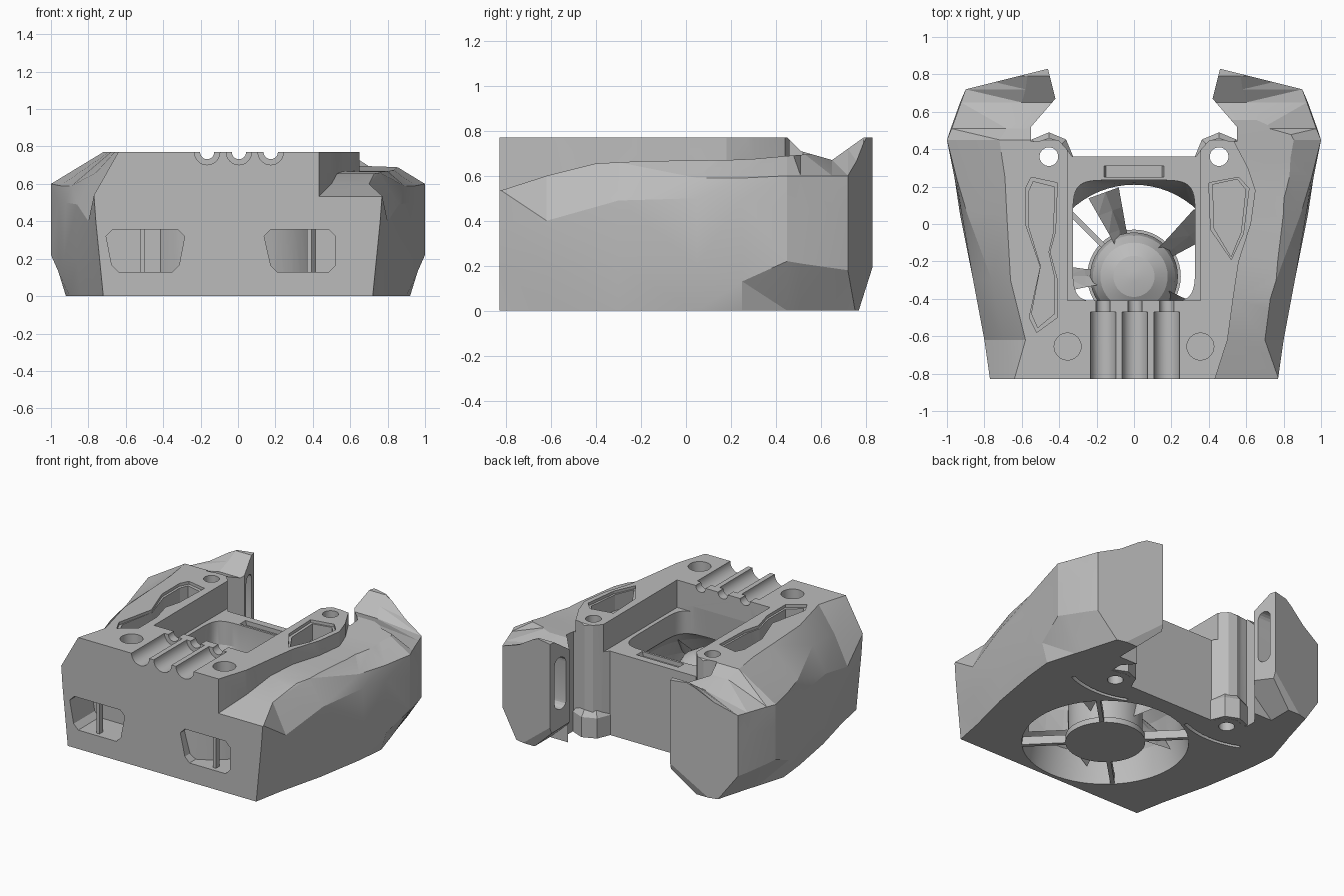
import bpy, bmesh
from math import sin, cos, pi, radians, copysign
from mathutils import Vector, Matrix

old = bpy.data.objects.get("Cube")
if old:
    bpy.data.objects.remove(old, do_unlink=True)

grey = bpy.data.materials.new("matte grey")
grey.use_nodes = True
grey.diffuse_color = (0.5, 0.5, 0.5, 1)
grey.node_tree.nodes["Principled BSDF"].inputs["Base Color"].default_value = grey.diffuse_color


def loft(name, rings):
    """Closed solid through a list of rings of equal length."""
    bm = bmesh.new()
    vs = [[bm.verts.new(p) for p in r] for r in rings]
    n = len(rings[0])
    for a, b in zip(vs, vs[1:]):
        for i in range(n):
            j = (i + 1) % n
            bm.faces.new((a[i], a[j], b[j], b[i]))
    bm.faces.new(vs[0])
    bm.faces.new(vs[-1])
    bmesh.ops.triangulate(bm, faces=bm.faces)
    bmesh.ops.recalc_face_normals(bm, faces=bm.faces)
    me = bpy.data.meshes.new(name)
    bm.to_mesh(me)
    bm.free()
    me.materials.append(grey)
    ob = bpy.data.objects.new(name, me)
    bpy.context.collection.objects.link(ob)
    return ob


def prism(name, pts, lo, hi, axis="z"):
    """Extrude an outline along one axis."""
    place = {"z": lambda a, b, t: (a, b, t), "y": lambda a, b, t: (a, t, b),
             "x": lambda a, b, t: (t, a, b)}[axis]
    return loft(name, [[place(a, b, t) for a, b in pts] for t in (lo, hi)])


def circle(cx, cy, r, n=32):
    return [(cx + r * cos(2 * pi * i / n), cy + r * sin(2 * pi * i / n)) for i in range(n)]


def rect(x0, y0, x1, y1):
    return [(x0, y0), (x1, y0), (x1, y1), (x0, y1)]


def boolean(ob, other, op="DIFFERENCE"):
    other.hide_render = True
    m = ob.modifiers.new("bool", "BOOLEAN")
    m.operation, m.solver, m.object = op, "EXACT", other
    bpy.context.view_layer.objects.active = ob
    bpy.ops.object.modifier_apply(modifier=m.name)
    bpy.data.objects.remove(other, do_unlink=True)


# Faceted outer body: y, then bottom x, low, mid, ridge and top points of half a section
stations = [
    (-.83, .72, (.74, .2), (.76, .4), (.77, .54), (.64, .77)),
    (-.62, .76, (.79, .2), (.80, .4), (.70, .60), (.58, .77)),
    (-.30, .84, (.86, .2), (.86, .49), (.76, .66), (.66, .77)),
    (.05, .90, (.93, .2), (.92, .5), (.89, .59), (.68, .77)),
    (.25, .92, (.96, .13), (.96, .5), (.95, .59), (.69, .77)),
    (.45, .86, (1, .22), (1, .45), (1, .60), (.72, .77)),
    (.51, .84, (.98, .21), (.98, .45), (.975, .60), (.68, .71)),
    (.65, .80, (.93, .19), (.93, .45), (.925, .60), (.60, .67)),
    (.72, .78, (.90, .18), (.90, .45), (.90, .60), (.58, .72)),
    (.79, .76, (.88, .18), (.88, .45), (.88, .62), (.57, .77)),
    (.90, .74, (.84, .18), (.84, .45), (.84, .62), (.57, .77)),
]
rings = []
for y, xb, *side in stations:
    half = [(xb, 0)] + side
    rings.append([(x, y, z) for x, z in half] + [(-x, y, z) for x, z in reversed(half)])
body = loft("main_body", rings)

# Rear notch between the two prongs, with the slanted prong backs
half = [(1.2, .645), (.9, .72), (.46, .83), (.42, .67), (.55, .52), (.55, .44),
        (.50, .445), (.455, .46), (.40, .445), (.36, .40), (.33, .36)]
notch = half + [(-x, y) for x, y in reversed(half)] + [(-1.2, 1.2), (1.2, 1.2)]
boolean(body, prism("notch", notch, -.1, 1))
boolean(body, prism("rear_chamfer", [(.765, -.01), (.835, .21), (1, .21), (1, -.01)], -2, 2, "x"))
for s in (-1, 1):
    corner = [(s * .38, -.01), (s * .63, -.01), (s * .38, .22)]
    boolean(body, prism("prong_chamfer", corner, .6, 1, "y"))

# Stepped channel along the left shoulder: y, wall x, floor z
steps = [(-.9, .41, .51), (-.62, .50, .60), (-.4, .53, .655), (-.2, .56, .665), (0, .625, .668),
         (.18, .65, .67), (.3, .61, .675), (.47, .52, .69), (.6, .47, .70)]
boolean(body, loft("channel", [[(x, y, z), (1.3, y, z), (1.3, y, 1), (x, y, 1)] for y, x, z in steps]))


# Fan duct: round below, blending to a rounded square above
def duct_ring(z, cy, r, square):
    ring = []
    e = 1 - .75 * square
    for i in range(64):
        t = 2 * pi * i / 64
        c, s = cos(t), sin(t)
        ring.append((r * copysign(abs(c) ** e, c), cy + r * copysign(abs(s) ** e, s), z))
    return ring


boolean(body, loft("duct", [duct_ring(-.1, -.28, .53, 0), duct_ring(.04, -.28, .52, 0),
                            duct_ring(.2, -.28, .49, 0), duct_ring(.32, -.21, .43, .3),
                            duct_ring(.42, -.10, .335, .85), duct_ring(.62, -.09, .325, .95)]))
boolean(body, prism("upper_recess", rect(-.355, -.41, .355, .5), .58, 1))
boolean(body, prism("wall_dip", [(-.15, .55), (.15, .55), (.2, .7), (-.2, .7)], .25, .31, "y"))

# Weight pockets in the top, each with a narrow lip
pocket_right = [(-.58, .19), (-.55, .25), (-.41, .22), (-.42, -.04), (-.45, -.15), (-.41, -.3),
                (-.41, -.5), (-.52, -.58), (-.56, -.5), (-.5, -.23), (-.58, 0)]
pocket_left = [(.4, .22), (.56, .25), (.615, .19), (.585, -.05), (.52, -.19), (.41, -.03)]
for pts in (pocket_right, pocket_left):
    cx = sum(p[0] for p in pts) / len(pts)
    cy = sum(p[1] for p in pts) / len(pts)
    inner = [(cx + (x - cx) * .82, cy + (y - cy) * .94) for x, y in pts]
    boolean(body, prism("pocket", pts, .75, 1))
    boolean(body, prism("pocket_floor", inner, .64, .9))

# Round troughs, each with a narrow neck
for x in (-.165, .005, .175):
    boolean(body, prism("trough", circle(x, .77, .068), -1, -.47, "y"))
    boolean(body, prism("trough_neck", circle(x, .77, .038), -.5, -.38, "y"))

# Screw holes, bottom slots and prong slots on both sides
for s in (-1, 1):
    boolean(body, prism("front_hole", circle(s * .355, -.655, .072), .64, 1))
    foot = circle(s * .455, .36, .13, 8)
    base = loft("boss_base", [[(x, y, z) for x, y in foot] for z in (.001, .14)]
                + [[(x, y, .18) for x, y in circle(s * .455, .36, .1, 8)]])
    boolean(body, base, "UNION")
    boolean(body, prism("back_hole", circle(s * .455, .36, .05), -.1, 1))
    arc = [(s * .46 + r * cos(t), .72 + r * sin(t)) for r, ts in ((.535, range(9)), (.56, range(8, -1, -1)))
           for t in [radians(246 + 6 * i) for i in ts]]
    boolean(body, prism("bottom_slot", arc, -.1, .05))
    slot = circle(.745, .61, .045, 16)[:9] + circle(.745, .34, .045, 16)[8:] + [(.79, .34)]
    boolean(body, prism("prong_slot", slot, *sorted((s * .35, s * .56)), "x"))


# Front windows with rounded corners and a slim upright, stopping at the round duct wall
def window(x0, x1, lean0, lean1, z0=.13, z1=.355, r=.035):
    return [(x0 + lean0 + r, z0), (x1 - lean1 - r, z0), (x1 - lean1, z0 + r), (x1, z1 - r),
            (x1 - r, z1), (x0 + r, z1), (x0, z1 - r), (x0 + lean0, z0 + r)]


for x0, x1, a, b, bar in ((-.705, -.285, .03, .03, -.51), (.14, .52, .035, 0, .38)):
    opening = prism("window", window(x0, x1, a, b), -1, -.6, "y")
    boolean(opening, prism("duct_wall", circle(0, -.28, .525, 64), 0, .6))
    boolean(body, opening)
    prism("window_upright", rect(bar - .012, .12, bar + .012, .365), -.8, -.76, "y")

# Fan guard: centre plate and four struts
guard = prism("guard_plate", circle(0, -.28, .25, 48), .002, .04)
for k in range(4):
    strut = prism("guard_strut", rect(.23, -.014, .53, .014), .003, .06)
    strut.matrix_world = Matrix.Translation((0, -.28, 0)) @ Matrix.Rotation(pi / 4 + k * pi / 2, 4, "Z")

# Fan hub with a domed top
dome = [(.235, .04), (.235, .24), (.22, .31), (.18, .37), (.11, .41), (.03, .425)]
hub = loft("fan_hub", [[(x, y, z) for x, y in circle(0, -.28, r, 40)] for r, z in dome])

# Five twisted fan blades
for k in range(5):
    sections = []
    for r, pitch, chord in ((.15, 74, .12), (.26, 68, .13), (.37, 61, .14), (.475, 55, .15)):
        along = Vector((0, cos(radians(pitch)), sin(radians(pitch)))) * chord
        thick = Vector((0, -sin(radians(pitch)), cos(radians(pitch)))) * .013
        mid = Vector((r, 0, .22))
        sections.append([mid - along, mid + thick, mid + along, mid - thick])
    blade = loft("fan_blade", sections)
    blade.matrix_world = Matrix.Translation((0, -.28, 0)) @ Matrix.Rotation(radians(38 + 72 * k), 4, "Z")

# Smooth the round surfaces only
bpy.ops.object.select_all(action="DESELECT")
for ob in (body, hub, guard):
    ob.select_set(True)
    bpy.context.view_layer.objects.active = ob
bpy.ops.object.shade_smooth_by_angle(angle=radians(13))
